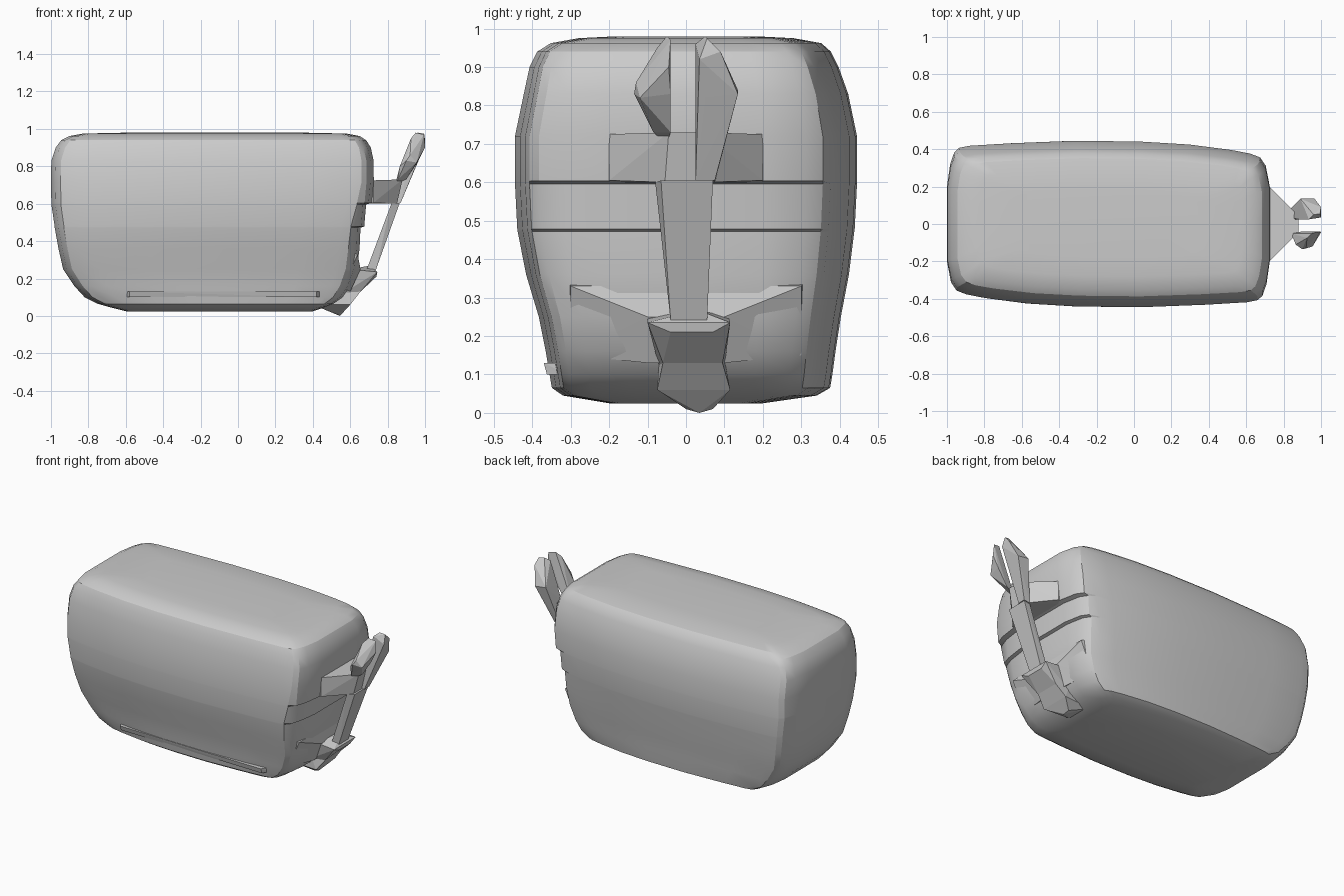
import bpy, bmesh, math


def finish(name, bm, angle=None):
    bmesh.ops.recalc_face_normals(bm, faces=bm.faces)
    me = bpy.data.meshes.new(name)
    bm.to_mesh(me)
    bm.free()
    ob = bpy.data.objects.new(name, me)
    bpy.context.collection.objects.link(ob)
    if angle:
        bpy.ops.object.select_all(action='DESELECT')
        bpy.context.view_layer.objects.active = ob
        ob.select_set(True)
        bpy.ops.object.shade_smooth_by_angle(angle=math.radians(angle))
    return ob


def hull(name, pts):
    bm = bmesh.new()
    for p in pts:
        bm.verts.new(p)
    res = bmesh.ops.convex_hull(bm, input=bm.verts)
    loose = {v for v in res["geom_interior"] if isinstance(v, bmesh.types.BMVert)}
    bmesh.ops.delete(bm, geom=list(loose), context='VERTS')
    return finish(name, bm)


# Body: stacked bulging rings (z, left x, right x, half depth, depth shift)
rings = [
    (0.025, -0.60, 0.40, 0.20, 0), (0.045, -0.68, 0.46, 0.33, 0.01),
    (0.065, -0.75, 0.51, 0.362, 0.013), (0.10, -0.82, 0.56, 0.368, 0.013),
    (0.16, -0.875, 0.60, 0.377, 0.012), (0.25, -0.935, 0.635, 0.393, 0.01),
    (0.36, -0.96, 0.65, 0.42, 0.004), (0.472, -0.98, 0.665, 0.438, 0),
    (0.478, -0.98, 0.665, 0.439, 0), (0.596, -0.998, 0.70, 0.445, 0),
    (0.604, -0.998, 0.70, 0.445, 0), (0.72, -1.0, 0.726, 0.445, 0),
    (0.83, -0.998, 0.725, 0.422, 0), (0.90, -0.975, 0.71, 0.402, -0.005),
    (0.94, -0.945, 0.685, 0.382, -0.005), (0.962, -0.90, 0.65, 0.352, 0),
    (0.975, -0.83, 0.58, 0.28, 0), (0.98, -0.60, 0.35, 0.18, 0)]
# Small ledges that only move the right end wall in or out
ledge = {0.472: -0.01, 0.478: 0.01, 0.596: -0.015, 0.604: 0.015}
# Half plan outline as fractions of the half sizes; the front is the back turned by 180 degrees
half = [(-1, 0), (-1, 0.45), (-0.98, 0.72), (-0.955, 0.86), (-0.925, 0.915),
        (-0.86, 0.94), (-0.6, 0.97), (-0.2, 1), (0.2, 0.99), (0.5, 0.955),
        (0.76, 0.89), (0.88, 0.845), (0.94, 0.8), (0.975, 0.70), (1, 0.45)]
plan = half + [(-u, -v) for u, v in half]
n = len(plan)
bm = bmesh.new()
loops = []
for z, x0, x1, hy, dy in rings:
    cx, hx = (x0 + x1) / 2, (x1 - x0) / 2
    loops.append([bm.verts.new((cx + hx * u + (ledge.get(z, 0) if u > 0.93 else 0),
                                dy + hy * v, z)) for u, v in plan])
for a, b in zip(loops, loops[1:]):
    for i in range(n):
        bm.faces.new((a[i], a[(i + 1) % n], b[(i + 1) % n], b[i]))
bm.faces.new(loops[0])
bm.faces.new(loops[-1])
finish("body", bm, 25)

# Low skirt lip along the front
hull("front_skirt", [(-0.58, -0.345, 0.10), (0.42, -0.362, 0.10), (-0.58, -0.355, 0.13),
                     (0.42, -0.37, 0.13), (-0.6, -0.31, 0.10), (0.45, -0.31, 0.10),
                     (-0.6, -0.31, 0.13), (0.45, -0.31, 0.13)])

# Bracket holding the handle
hull("upper_bracket", [(x, s * y, z) for s in (-1, 1) for x, y, z in
                       [(0.66, 0.20, 0.60), (0.724, 0.20, 0.605), (0.66, 0.20, 0.72),
                        (0.724, 0.20, 0.725), (0.85, 0.055, 0.60), (0.88, 0.045, 0.73),
                        (0.82, 0.07, 0.60)]])

# Sloping shelf above the lower block
hull("lower_shelf", [(x, s * y, z) for s in (-1, 1) for x, y, z in
                     [(0.58, 0.31, 0.345), (0.64, 0.30, 0.33), (0.56, 0.30, 0.15),
                      (0.655, 0.10, 0.25), (0.60, 0.10, 0.13)]])

# Slanted bar
hull("handle_bar", [(0.82, -0.08, 0.60), (0.82, 0.065, 0.60), (0.865, -0.065, 0.605),
                    (0.865, 0.07, 0.605), (0.685, -0.04, 0.24), (0.685, 0.055, 0.24),
                    (0.735, -0.04, 0.24), (0.735, 0.055, 0.24)])

# Twin upright paddles: one long, one short
hull("back_paddle", [(0.83, 0.025, 0.60), (0.83, 0.075, 0.60), (0.87, 0.025, 0.605),
                     (0.87, 0.075, 0.605), (0.855, 0.03, 0.73), (0.89, 0.135, 0.84),
                     (0.965, 0.135, 0.83), (0.885, 0.025, 0.82), (0.96, 0.05, 0.82),
                     (0.935, 0.025, 0.96), (0.96, 0.05, 0.98), (0.995, 0.055, 0.975),
                     (1.0, 0.09, 0.94), (1.0, 0.035, 0.92)])
hull("front_paddle", [(0.84, -0.05, 0.70), (0.855, -0.085, 0.73), (0.90, -0.04, 0.73),
                      (0.865, -0.11, 0.80), (0.90, -0.135, 0.83), (0.955, -0.12, 0.82),
                      (0.92, -0.13, 0.86), (0.965, -0.04, 0.83), (0.925, -0.075, 0.95),
                      (0.95, -0.05, 0.98), (0.995, -0.04, 0.97), (1.0, -0.045, 0.90)])

# Lower block, in two joined wedges
hull("lower_block", [(0.60, -0.10, 0.25), (0.60, 0.11, 0.25), (0.745, -0.10, 0.235),
                     (0.745, 0.115, 0.235), (0.70, 0.03, 0.268), (0.74, -0.04, 0.21),
                     (0.74, 0.07, 0.21), (0.56, -0.07, 0.12), (0.56, 0.10, 0.12),
                     (0.655, -0.06, 0.13), (0.655, 0.095, 0.13)])
hull("lower_spout", [(0.56, -0.07, 0.14), (0.56, 0.10, 0.14), (0.655, -0.06, 0.13),
                     (0.655, 0.095, 0.13), (0.60, -0.075, 0.06), (0.60, 0.115, 0.06),
                     (0.54, 0.0, 0.01), (0.545, 0.035, 0.0), (0.54, 0.07, 0.01),
                     (0.40, -0.06, 0.06), (0.40, 0.10, 0.06)])
